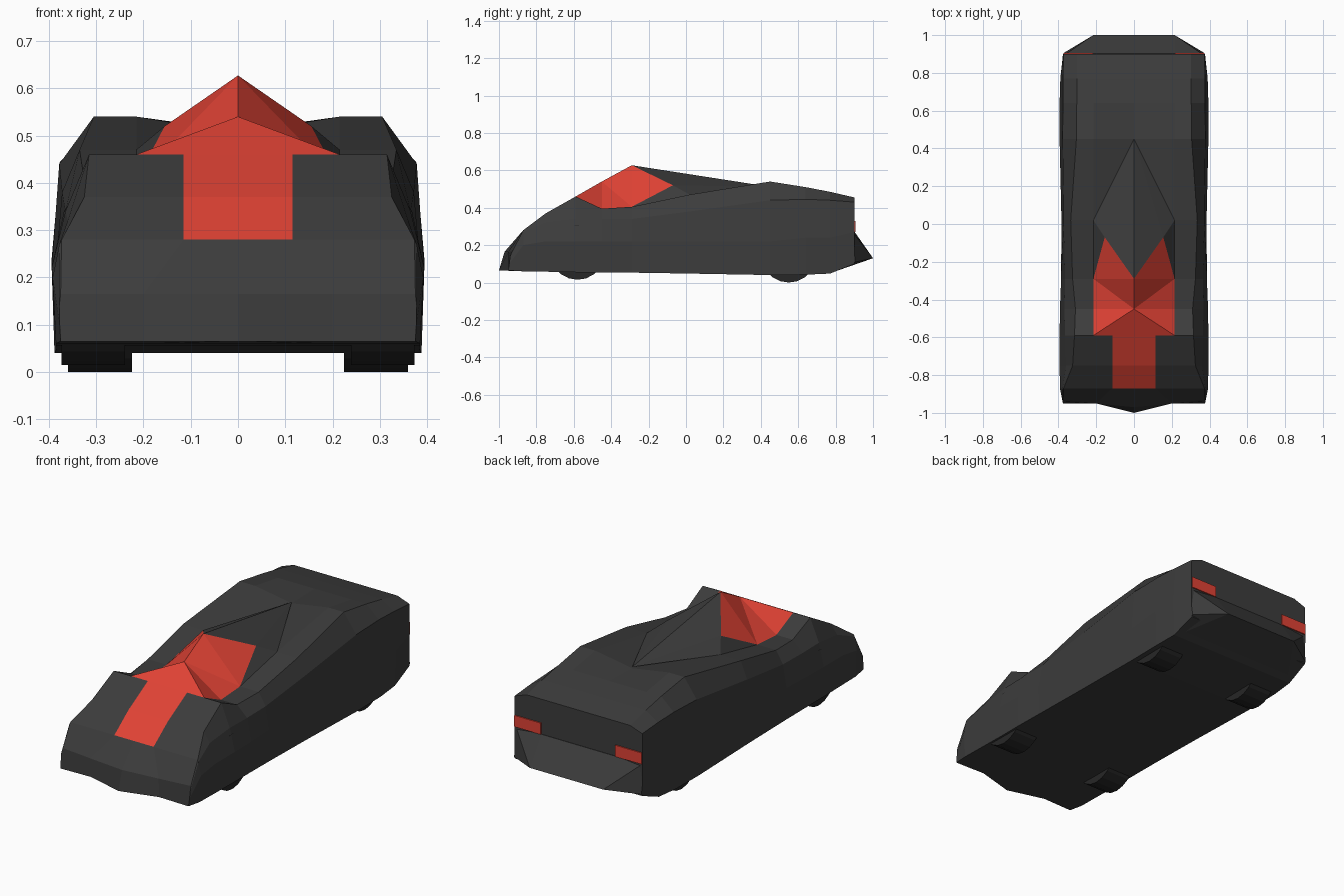
import bpy, bmesh
from math import pi
from mathutils import Matrix, Vector

if "Cube" in bpy.data.objects:
    bpy.data.objects.remove(bpy.data.objects["Cube"])


def material(name, rgb):
    m = bpy.data.materials.new(name)
    m.diffuse_color = (*rgb, 1)
    m.use_nodes = True
    m.node_tree.nodes["Principled BSDF"].inputs["Base Color"].default_value = m.diffuse_color
    return m


GREY = material("dark_grey", (0.045, 0.045, 0.045))
RED = material("red", (0.75, 0.055, 0.035))
BLACK = material("black", (0.02, 0.02, 0.02))


def finish(bm, name, mats, mirror=False):
    if mirror:
        bmesh.ops.mirror(bm, geom=bm.verts[:] + bm.edges[:] + bm.faces[:],
                         axis='X', merge_dist=0.0005)
    bmesh.ops.recalc_face_normals(bm, faces=bm.faces[:])
    me = bpy.data.meshes.new(name)
    bm.to_mesh(me)
    bm.free()
    for m in mats:
        me.materials.append(m)
    ob = bpy.data.objects.new(name, me)
    bpy.context.collection.objects.link(ob)
    return ob


# Body: y, bottom z, bottom x, mid (x, z), shoulder (x, z), top edge (x, z), inner (x, z), centre z
sections = [
    (-0.95, .065, .375, .377, .10, .378, .14, .375, .165, .20, .165, .165),
    (-0.87, .060, .385, .392, .20, .378, .27, .373, .28, .115, .28, .28),
    (-0.75, .058, .385, .394, .22, .360, .32, .325, .37, .115, .37, .37),
    (-0.59, .055, .385, .394, .22, .365, .34, .315, .46, .115, .46, .46),
    (-0.45, .055, .385, .392, .22, .368, .34, .310, .395, .215, .395, .38),
    (-0.29, .053, .384, .386, .22, .365, .34, .325, .405, .215, .405, .38),
    (0.02, .048, .384, .384, .22, .372, .38, .335, .47, .215, .47, .44),
    (0.45, .040, .388, .394, .22, .378, .44, .305, .54, .215, .54, .505),
    (0.64, .042, .388, .394, .24, .376, .445, .303, .51, .215, .51, .51),
    (0.77, .048, .380, .390, .24, .375, .44, .303, .485, .215, .485, .485),
    (0.90, .100, .373, .376, .27, .374, .43, .303, .455, .215, .455, .455),
]
nose_y = (-1.0, -.945, -.95, -.945, -.94, -.93, -.95, -.97)
bm = bmesh.new()
rings = []
for k, (y, zb, xb, xm, zm, xs, zs, xt, zt, xi, zi, zc) in enumerate(sections):
    pts = [(0, zb), (.2, zb), (xb, zb), (xm, zm), (xs, zs), (xt, zt), (xi, zi), (0, zc)]
    rings.append([bm.verts.new((x, nose_y[i] if k == 0 else y, z)) for i, (x, z) in enumerate(pts)])
for k, (a, b) in enumerate(zip(rings, rings[1:])):
    for i in range(7):
        f = bm.faces.new((a[i], a[i + 1], b[i + 1], b[i]))
        if i == 6 and k in (1, 2):      # red bonnet stripe
            f.material_index = 1
for r in (rings[0], rings[-1]):
    bm.faces.new((r[0], r[1], r[6], r[7]))
    bm.faces.new(r[1:7])
finish(bm, "body", [GREY, RED], mirror=True)

# Canopy: red glass in front, grey spine tapering into the rear deck
bm = bmesh.new()
P = {k: bm.verts.new(v) for k, v in {
    'base': (0, -.59, .46), 'strip': (.115, -.59, .46), 'corner': (.215, -.59, .46),
    'brow': (0, -.45, .54), 'sill': (.215, -.45, .395), 'sill2': (.215, -.29, .405),
    'peak': (0, -.29, .627), 'pillar': (.155, -.07, .52),
    'deck': (.215, .02, .47), 'tail': (0, .45, .512)}.items()}
for names, mat in (("base strip brow", 0), ("strip corner brow", 0), ("corner sill brow", 0),
                   ("brow sill sill2", 0), ("brow sill2 peak", 0), ("peak sill2 pillar", 0),
                   ("sill2 deck pillar", 1), ("peak pillar tail", 1), ("pillar deck tail", 1)):
    bm.faces.new([P[n] for n in names.split()]).material_index = mat
finish(bm, "canopy", [RED, GREY], mirror=True)

# Rear bumper wedge
bm = bmesh.new()
for s in (-1, 1):
    for x, y, z in ((.375, .89, .27), (.215, .902, .27), (.215, 1.0, .13),
                    (.373, .905, .11), (.365, .77, .05)):
        bm.verts.new((s * x, y, z))
bmesh.ops.convex_hull(bm, input=bm.verts[:])
finish(bm, "rear_bumper", [GREY])

# Tail lights
for s, side in ((-1, "left"), (1, "right")):
    bm = bmesh.new()
    bmesh.ops.create_cube(bm, size=1, matrix=Matrix.Translation((s * .295, .898, .30))
                          @ Matrix.Diagonal((.155, .016, .06, 1)))
    finish(bm, side + "_tail_light", [RED])

# Wheels, mostly hidden inside the body
for end, y, z, x in (("front", -.58, .162, .306), ("rear", .55, .147, .292)):
    for s, side in ((-1, "left"), (1, "right")):
        bm = bmesh.new()
        bmesh.ops.create_cone(bm, cap_ends=True, segments=20, radius1=.147, radius2=.147, depth=.135,
                              matrix=Matrix.Translation((s * x, y, z)) @ Matrix.Rotation(pi / 2, 4, 'Y'))
        finish(bm, f"{end}_{side}_wheel", [BLACK])
